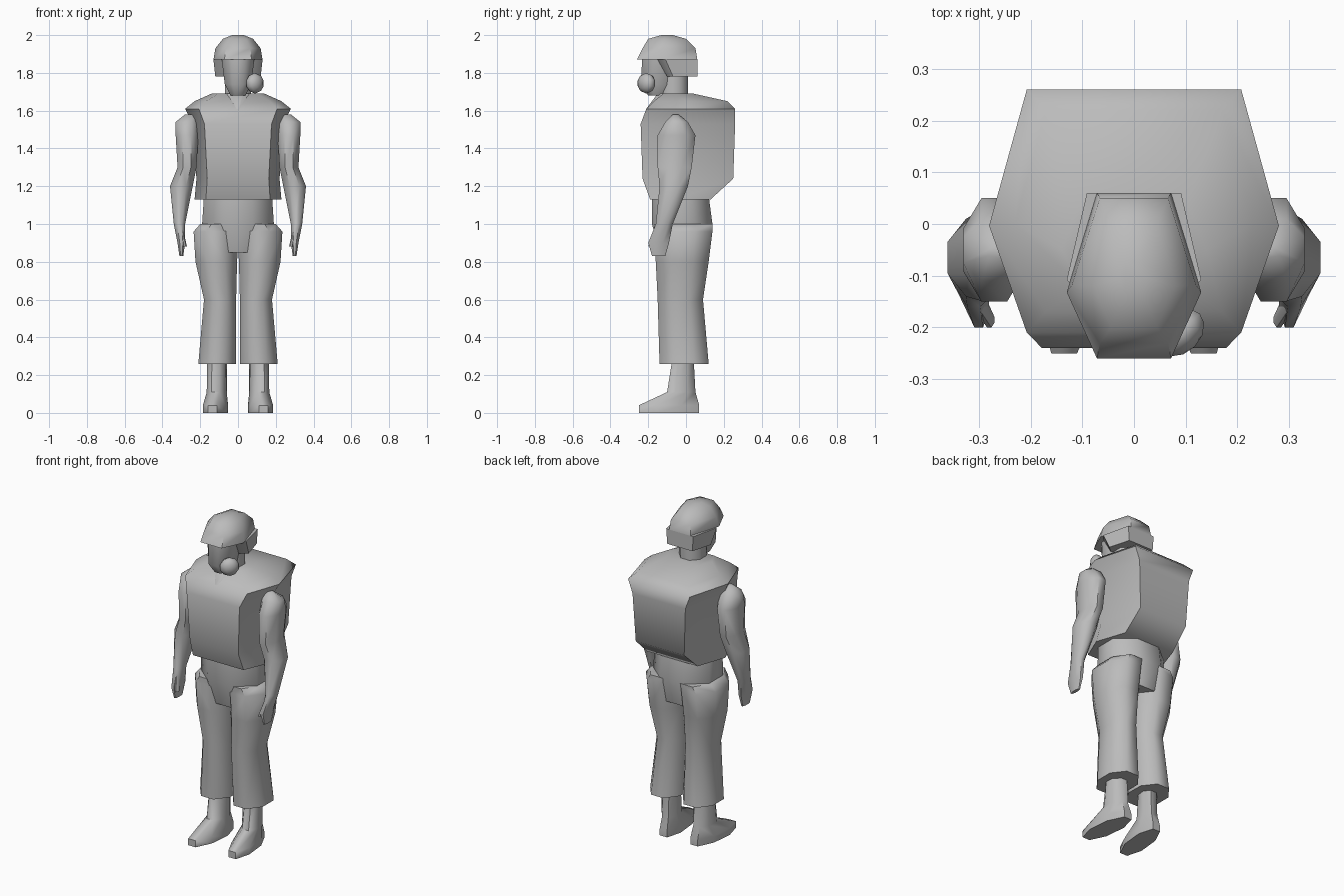
import bpy, bmesh, math
from mathutils import Matrix, Vector

cube = bpy.data.objects.get("Cube")
if cube:
    bpy.data.objects.remove(cube, do_unlink=True)

GREY = (0.5, 0.5, 0.5, 1)
material = bpy.data.materials.new("plain grey")
material.use_nodes = True
material.diffuse_color = GREY
material.node_tree.nodes["Principled BSDF"].inputs["Base Color"].default_value = GREY


def finish(name, bm, mirrored=False):
    """Turn a bmesh into a smooth-shaded object, optionally with a twin across x."""
    bmesh.ops.recalc_face_normals(bm, faces=bm.faces)
    mesh = bpy.data.meshes.new(name)
    bm.to_mesh(mesh)
    bm.free()
    mesh.materials.append(material)
    part = bpy.data.objects.new(name, mesh)
    bpy.context.collection.objects.link(part)
    bpy.ops.object.select_all(action='DESELECT')
    part.select_set(True)
    bpy.context.view_layer.objects.active = part
    bpy.ops.object.shade_smooth_by_angle(angle=math.radians(55))
    if mirrored:
        mirror = part.modifiers.new("other_side", 'MIRROR')
        mirror.use_mirror_merge = False


def octagon():
    """Unit plan with eight equal sides, flat side forward."""
    reach = 1 / math.cos(math.pi / 8)
    angles = [(i + 0.5) * math.pi / 4 for i in range(8)]
    return [(reach * math.cos(a), reach * math.sin(a)) for a in angles]


def hexagon(share, middle):
    """Unit plan with straight front and back edges and one point on each side."""
    right = [(share, -1), (1, middle), (share, 1)]
    return right + [(-u, v) for u, v in reversed(right)]


def loft(name, plan, stations, mirrored=False, toe_out=0):
    """Skin a plan through stations of height, front, back, half width and centre x."""
    bm = bmesh.new()
    loops = []
    for height, front, back, half, *centre in stations:
        loop = []
        for u, v in plan:
            y = (front + back) / 2 + v * (back - front) / 2
            x = sum(centre) + u * half - toe_out * y
            loop.append(bm.verts.new((x, y, height)))
        loops.append(loop)
    for low, high in zip(loops, loops[1:]):
        for i in range(len(plan)):
            bm.faces.new((low[i - 1], low[i], high[i], high[i - 1]))
    bm.faces.new(loops[0])
    bm.faces.new(loops[-1])
    finish(name, bm, mirrored)


# Vest running straight back into the pack
loft("vest_and_pack", hexagon(share=0.74, middle=-0.12), [
    (1.13, -0.19, 0.13, 0.23),
    (1.24, -0.23, 0.25, 0.22),
    (1.53, -0.24, 0.26, 0.24),
    (1.61, -0.21, 0.26, 0.28),
    (1.65, -0.17, 0.22, 0.23),
    (1.69, -0.12, 0.04, 0.14)])

# Neck and collar
loft("neck", octagon(), [
    (1.6, -0.14, 0.01, 0.07),
    (1.8, -0.14, 0.01, 0.07)])
loft("collar", octagon(), [
    (1.61, -0.21, -0.18, 0.02),
    (1.69, -0.15, -0.02, 0.07)])

# Masked face with a round filter on the left cheek
loft("face_mask", octagon(), [
    (1.68, -0.2, -0.1, 0.04),
    (1.74, -0.24, -0.05, 0.07),
    (1.9, -0.23, -0.03, 0.09)])
bm = bmesh.new()
turn = Vector((1, -1, 0)).to_track_quat('Z', 'Y').to_matrix().to_4x4()
bmesh.ops.create_uvsphere(
    bm, u_segments=10, v_segments=6, radius=0.055,
    matrix=Matrix.Translation((0.09, -0.21, 1.745)) @ turn @ Matrix.Diagonal((1, 1, 0.7, 1)))
finish("mask_filter", bm)

# Helmet shell and the guard below its rim
loft("helmet", hexagon(share=0.55, middle=-0.2), [
    (1.87, -0.26, 0.06, 0.13),
    (1.93, -0.23, 0.05, 0.12),
    (1.98, -0.2, 0, 0.08),
    (2, -0.13, -0.07, 0.03)])
loft("neck_guard", hexagon(share=0.7, middle=-0.6), [
    (1.78, -0.1, 0.06, 0.12),
    (1.87, -0.15, 0.06, 0.13)])

# Trousers, widest at the thigh pockets
loft("hips", octagon(), [
    (0.85, -0.14, 0.11, 0.15),
    (1, -0.18, 0.14, 0.19),
    (1.15, -0.18, 0.12, 0.18)])
loft("trouser_legs", octagon(), [
    (0.26, -0.14, 0.12, 0.1, 0.11),
    (0.6, -0.15, 0.09, 0.085, 0.095),
    (0.8, -0.16, 0.12, 0.11, 0.115),
    (0.96, -0.17, 0.14, 0.12, 0.115),
    (1, -0.17, 0.14, 0.1, 0.1)], mirrored=True)

# Boots with the toes turned slightly out
loft("boots", octagon(), [
    (0, -0.25, 0.07, 0.06, 0.11),
    (0.04, -0.25, 0.07, 0.06, 0.11),
    (0.11, -0.1, 0.05, 0.05, 0.11),
    (0.3, -0.07, 0.04, 0.05, 0.11)], mirrored=True, toe_out=0.1)

# Arms bending forward into flat hands
loft("arms", octagon(), [
    (0.83, -0.18, -0.11, 0.01, 0.3),
    (0.9, -0.2, -0.09, 0.02, 0.3),
    (1, -0.16, -0.07, 0.03, 0.31),
    (1.2, -0.14, 0.01, 0.06, 0.3),
    (1.3, -0.15, 0.03, 0.05, 0.27),
    (1.47, -0.15, 0.05, 0.06, 0.27),
    (1.54, -0.11, 0.01, 0.06, 0.27),
    (1.58, -0.07, -0.04, 0.03, 0.25)], mirrored=True)
loft("thumbs", octagon(), [
    (0.88, -0.2, -0.17, 0.01, 0.28),
    (0.97, -0.17, -0.12, 0.01, 0.3)], mirrored=True)
